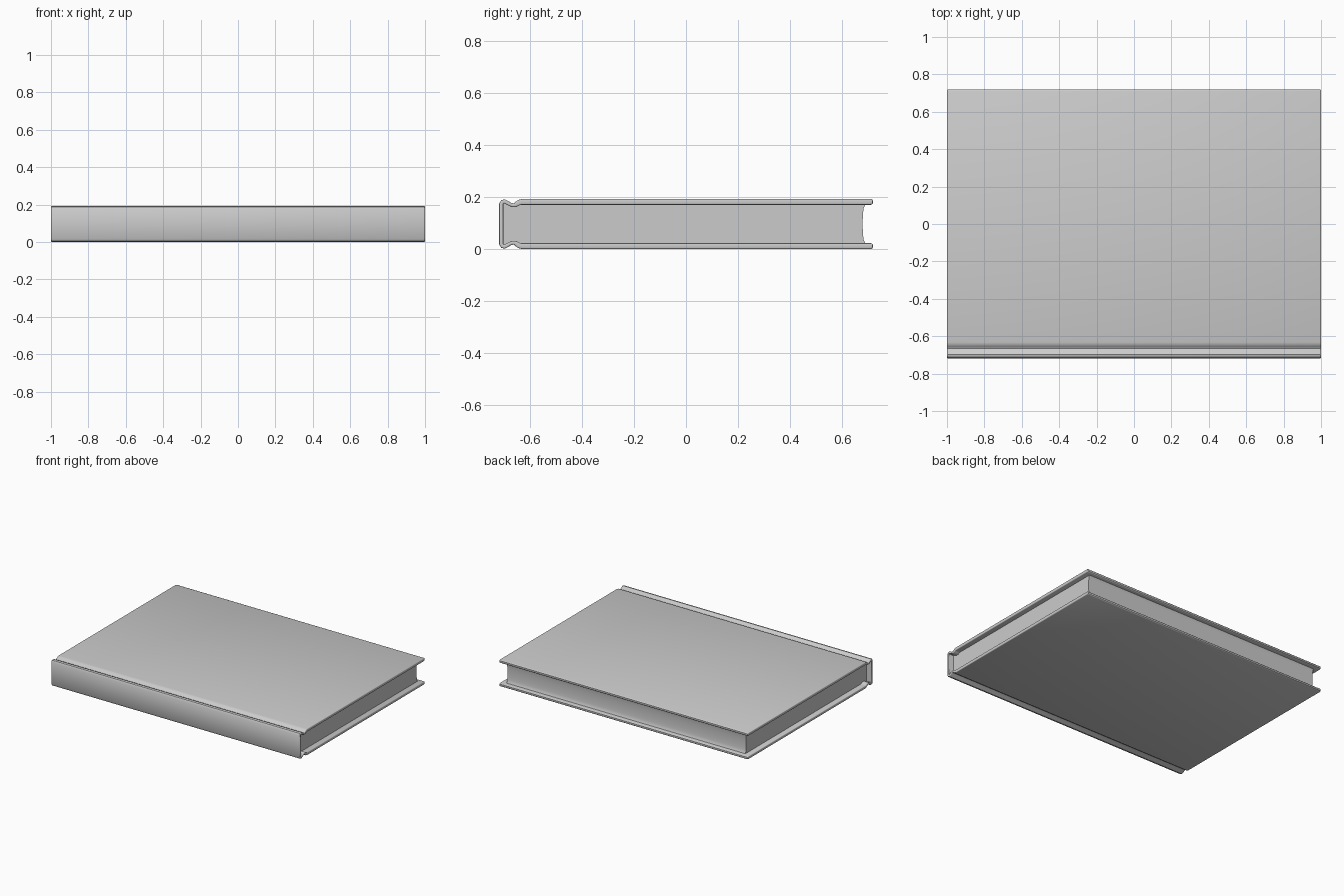
import bpy, bmesh, math
from mathutils import Vector

if "Cube" in bpy.data.objects:
    bpy.data.objects.remove(bpy.data.objects["Cube"])

MID = 0.096  # mid height of the book

# Upper half of the case centreline, fore edge to spine: (y, z, half thickness)
HALF = [(0.719, 0.181, 0.0060), (0.7165, 0.181, 0.0092), (0.711, 0.181, 0.0110),
        (-0.632, 0.181, 0.0110), (-0.642, 0.179, 0.0105), (-0.650, 0.174, 0.0095),
        (-0.658, 0.169, 0.0080), (-0.667, 0.168, 0.0070), (-0.678, 0.172, 0.0070),
        (-0.690, 0.179, 0.0075), (-0.699, 0.183, 0.0080), (-0.707, 0.181, 0.0080),
        (-0.711, 0.174, 0.0080)]
PATH = HALF + [(y, 2 * MID - z, h) for y, z, h in reversed(HALF)]


def offset_sides(shrink=0.0, factor=1.0):
    """Outer and inner outlines of the case, offset from its centreline."""
    outer, inner = [], []
    last = len(PATH) - 1
    for i, (y, z, h) in enumerate(PATH):
        a, b = PATH[max(i - 1, 0)], PATH[min(i + 1, last)]
        t = Vector((b[0] - a[0], b[1] - a[1])).normalized()
        n = Vector((t.y, -t.x))  # points out of the book
        c = Vector((y - (shrink if y > 0.7 else 0), z))
        h = max(h - shrink, 0.002)
        outer.append(c + n * h)
        inner.append(c - n * h * factor)
    return outer, inner


def finish(bm, name):
    bmesh.ops.recalc_face_normals(bm, faces=bm.faces[:])
    mesh = bpy.data.meshes.new(name)
    bm.to_mesh(mesh)
    bm.free()
    obj = bpy.data.objects.new(name, mesh)
    bpy.context.collection.objects.link(obj)
    bpy.ops.object.select_all(action='DESELECT')
    obj.select_set(True)
    bpy.context.view_layer.objects.active = obj
    bpy.ops.object.shade_smooth_by_angle(angle=math.radians(35))
    return obj


def bridge(bm, a, b):
    for i in range(len(a)):
        j = (i + 1) % len(a)
        bm.faces.new((a[i], a[j], b[j], b[i]))


# Hard case: two boards, hinge grooves and spine, with rounded end edges
R = 0.005
steps = [(R * (1 - math.cos(k * math.pi / 6)), R * (1 - math.sin(k * math.pi / 6)))
         for k in range(4)]
sections = [(-1 + dx, s) for dx, s in steps]
sections += [(-x, s) for x, s in reversed(sections)]
bm = bmesh.new()
rings = []
for x, shrink in sections:
    outer, inner = offset_sides(shrink)
    rings.append([bm.verts.new((x, p.x, p.y)) for p in outer + inner[::-1]])
for a, b in zip(rings, rings[1:]):
    bridge(bm, a, b)
for ring in (rings[0], rings[-1]):
    n = len(ring)
    for i in range(n // 2 - 1):
        bm.faces.new((ring[i], ring[i + 1], ring[n - 2 - i], ring[n - 1 - i]))
finish(bm, "book_cover")

# Page block: follows the inside of the case, with a hollow fore edge
profile = [p for p in offset_sides(0, 0.9)[1] if p.x < 0.6]
z0, z1 = 0.0215, 0.1705
for k in range(13):
    t = k / 12
    hollow = 0.010 * math.sqrt(max(0, 1 - (2 * t - 1) ** 2))
    profile.append(Vector((0.690 - hollow, z0 + (z1 - z0) * t)))
bm = bmesh.new()
ends = [[bm.verts.new((x, p.x, p.y)) for p in profile] for x in (-0.96, 0.96)]
bridge(bm, *ends)
for ring in ends:
    bm.faces.new(ring)
finish(bm, "page_block")
